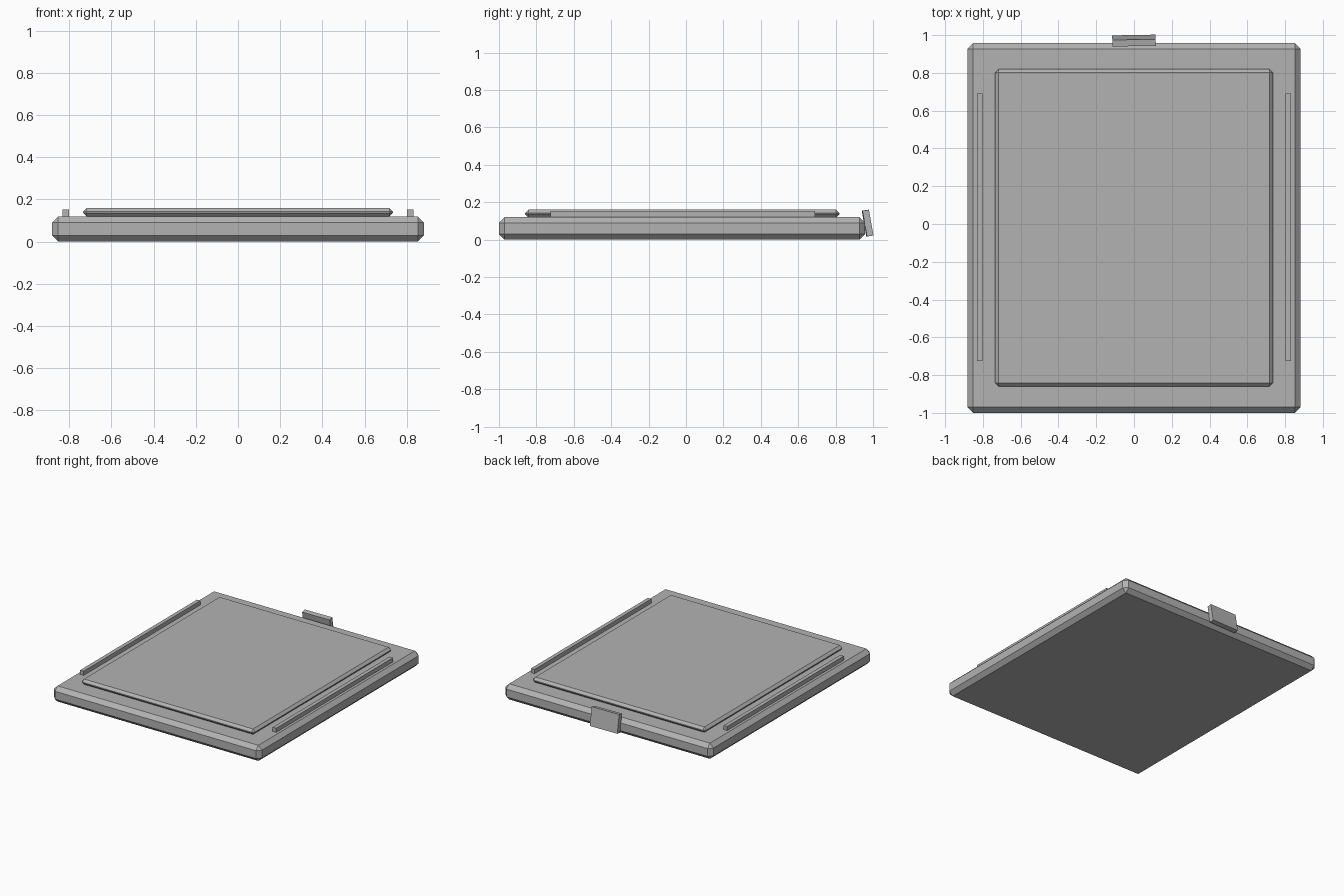
import bpy, bmesh
from math import radians
from mathutils import Matrix

if "Cube" in bpy.data.objects:
    bpy.data.objects.remove(bpy.data.objects["Cube"])

grey = bpy.data.materials.new("neutral_grey")
grey.diffuse_color = (0.45, 0.45, 0.45, 1)
grey.use_nodes = True
grey.node_tree.nodes["Principled BSDF"].inputs["Base Color"].default_value = grey.diffuse_color


def box(name, lo, hi, bevel=0.0, rot=(0, 0)):
    """Box between two corners, optional chamfer, pitch and yaw in degrees."""
    size = [h - l for l, h in zip(lo, hi)]
    centre = [(h + l) / 2 for l, h in zip(lo, hi)]
    bm = bmesh.new()
    bmesh.ops.create_cube(bm, size=1, matrix=Matrix.Diagonal((*size, 1)))
    if bevel:
        bmesh.ops.bevel(bm, geom=bm.edges[:], offset=bevel, segments=1,
                        affect='EDGES', profile=0.5)
    me = bpy.data.meshes.new(name)
    bm.to_mesh(me)
    bm.free()
    me.materials.append(grey)
    ob = bpy.data.objects.new(name, me)
    ob.location = centre
    ob.rotation_euler = (radians(rot[0]), 0, radians(rot[1]))
    bpy.context.collection.objects.link(ob)
    return ob


# Chamfered base slab
box("base_slab", (-0.882, -1.0, 0.0), (0.882, 0.957, 0.12), 0.03)

# Raised centre panel
box("raised_panel", (-0.735, -0.86, 0.118), (0.735, 0.82, 0.16), 0.018)

# Long rails on either side of the panel
for side, x in (("left", -0.817), ("right", 0.817)):
    box(side + "_rail", (x - 0.015, -0.725, 0.10), (x + 0.015, 0.69, 0.152))

# Leaning tab on the back edge
box("back_tab", (-0.115, 0.9535, 0.018), (0.115, 0.9885, 0.158), 0, (10, 1))
